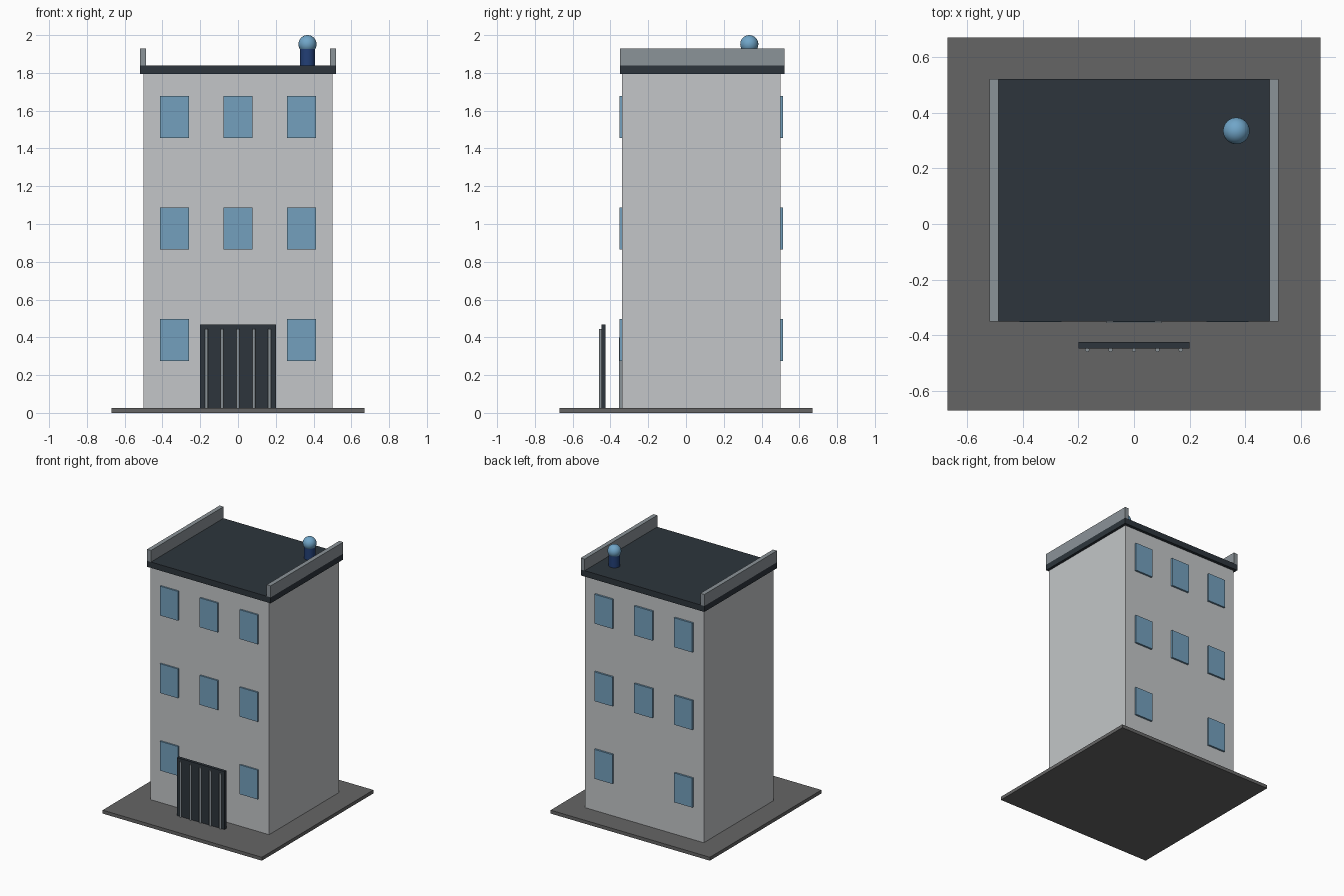
import bpy
from mathutils import Vector

cube = bpy.data.objects.get("Cube")
if cube:
    bpy.data.objects.remove(cube, do_unlink=True)


def srgb(*rgb):
    return tuple((c / 255 / 12.92) if c < 11 else ((c / 255 + 0.055) / 1.055) ** 2.4 for c in rgb) + (1,)


def material(name, *rgb):
    m = bpy.data.materials.new(name)
    m.use_nodes = True
    m.diffuse_color = srgb(*rgb)
    m.node_tree.nodes["Principled BSDF"].inputs["Base Color"].default_value = srgb(*rgb)
    return m


WALL = material("pale_grey", 195, 198, 200)
DARK = material("slate", 45, 53, 60)
TRIM = material("mid_grey", 139, 147, 152)
GLASS = material("window_blue", 116, 160, 189)
PAVING = material("paving_grey", 101, 101, 101)
NAVY = material("navy", 34, 63, 118)
BALL = material("sky_blue", 112, 165, 200)


def finish(name, mat):
    obj = bpy.context.object
    obj.name = name
    obj.data.materials.append(mat)
    return obj


def box(name, mat, x, y, z):
    """Box from (low, high) pairs on each axis."""
    low, high = Vector((x[0], y[0], z[0])), Vector((x[1], y[1], z[1]))
    bpy.ops.mesh.primitive_cube_add(size=1, location=(low + high) / 2)
    bpy.context.object.scale = high - low
    bpy.ops.object.transform_apply(location=False, rotation=False, scale=True)
    return finish(name, mat)


def cylinder(name, mat, radius, x, y, z, sides):
    bpy.ops.mesh.primitive_cylinder_add(vertices=sides, radius=radius, depth=z[1] - z[0],
                                        location=(x, y, (z[0] + z[1]) / 2))
    obj = finish(name, mat)
    bpy.ops.object.shade_smooth_by_angle()
    return obj


# Ground, body and roof
box("ground_slab", PAVING, (-0.67, 0.67), (-0.67, 0.67), (0, 0.026))
box("building_body", WALL, (-0.5, 0.5), (-0.34, 0.5), (0.026, 1.795))
box("roof_slab", DARK, (-0.52, 0.52), (-0.35, 0.522), (1.795, 1.84))
box("left_parapet", TRIM, (0.487, 0.52), (-0.35, 0.522), (1.84, 1.928))
box("right_parapet", TRIM, (-0.52, -0.487), (-0.35, 0.522), (1.84, 1.928))

# Windows on front and back, leaving the ground floor centre free
for floor in range(3):
    bottom = 0.275 + 0.59 * floor
    for column in (-1, 0, 1):
        if floor == 0 and column == 0:
            continue
        x = 0.336 * column
        for side, y in (("front", (-0.352, -0.33)), ("back", (0.49, 0.514))):
            box(f"{side}_window", GLASS, (x - 0.076, x + 0.076), y, (bottom, bottom + 0.223))

# Entrance: door and barred gate standing in front of it
box("door", TRIM, (-0.1, 0.1), (-0.356, -0.33), (0.026, 0.4))
box("gate_panel", DARK, (-0.2, 0.2), (-0.448, -0.425), (0.026, 0.467))
for i in range(-2, 3):
    cylinder("gate_bar", TRIM, 0.008, 0.084 * i, -0.452, (0.026, 0.445), 12)

# Rooftop post with ball
cylinder("roof_post", NAVY, 0.04, 0.368, 0.335, (1.84, 1.93), 24)
bpy.ops.mesh.primitive_uv_sphere_add(segments=24, ring_count=16, radius=0.048,
                                     location=(0.368, 0.335, 1.952))
finish("roof_ball", BALL)
bpy.ops.object.shade_smooth()
